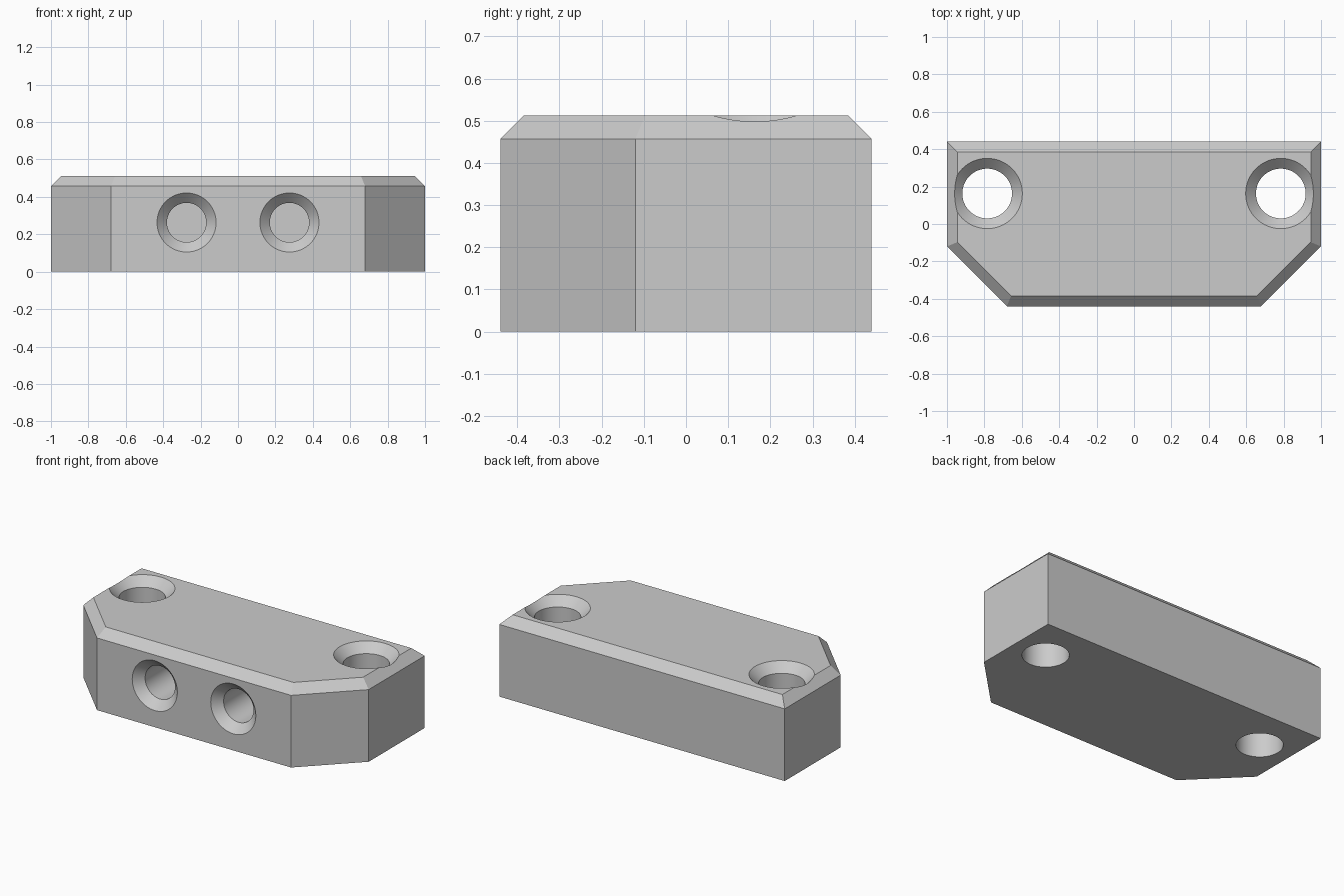
import bpy
import bmesh
from math import pi, radians
from mathutils import Matrix, Vector

HEIGHT, CHAMFER = 0.512, 0.055

cube = bpy.data.objects.get("Cube")
if cube:
    bpy.data.objects.remove(cube, do_unlink=True)

grey = bpy.data.materials.new("plain_grey")
grey.use_nodes = True
grey.diffuse_color = (0.6, 0.6, 0.6, 1)
grey.node_tree.nodes["Principled BSDF"].inputs["Base Color"].default_value = (0.6, 0.6, 0.6, 1)


def make_object(name, bm):
    bmesh.ops.recalc_face_normals(bm, faces=bm.faces[:])
    mesh = bpy.data.meshes.new(name)
    bm.to_mesh(mesh)
    bm.free()
    mesh.materials.append(grey)
    obj = bpy.data.objects.new(name, mesh)
    bpy.context.collection.objects.link(obj)
    return obj


def countersunk_cutter(name, radius, sink, depth, matrix):
    """Revolved drill shape: mouth at the local origin, drilling along -z."""
    over = 0.05
    profile = [(0, over), (radius + sink + over, over), (radius, -sink), (radius, -depth), (0, -depth)]
    bm = bmesh.new()
    verts = [bm.verts.new((r, 0, z)) for r, z in profile]
    edges = [bm.edges.new(pair) for pair in zip(verts, verts[1:])]
    bmesh.ops.spin(bm, geom=verts + edges, axis=(0, 0, 1), cent=(0, 0, 0),
                   angle=2 * pi, steps=64)
    bmesh.ops.remove_doubles(bm, verts=bm.verts[:], dist=1e-4)
    bm.transform(matrix)
    cutter = make_object(name, bm)
    cutter.hide_render = True
    return cutter


# Block outline with two clipped front corners, raised to the chamfer line
half = [(0.68, -0.44), (1, -0.12), (1, 0.44)]
outline = half + [(-x, y) for x, y in reversed(half)]
bm = bmesh.new()
base = bm.faces.new([bm.verts.new((x, y, 0)) for x, y in outline])
raised = bmesh.ops.extrude_face_region(bm, geom=[base], use_keep_orig=True)["geom"]
top = next(g for g in raised if isinstance(g, bmesh.types.BMFace))
bmesh.ops.translate(bm, verts=top.verts[:], vec=(0, 0, HEIGHT - CHAMFER))
bmesh.ops.recalc_face_normals(bm, faces=bm.faces[:])

# Chamfered top rim
bmesh.ops.inset_region(bm, faces=[top], thickness=CHAMFER, use_even_offset=True)
for v in top.verts:
    v.co.z = HEIGHT
block = make_object("mounting_block", bm)

# Vertical through holes and blind front holes, all countersunk
cutters = []
for side, sign in (("left", 1), ("right", -1)):
    cutters.append(countersunk_cutter(
        side + "_vertical_hole", 0.133, 0.055, 0.7,
        Matrix.Translation(Vector((sign * 0.785, 0.163, HEIGHT)))))
    cutters.append(countersunk_cutter(
        side + "_front_hole", 0.105, 0.053, 0.6,
        Matrix.Translation(Vector((sign * 0.275, -0.44, 0.263))) @ Matrix.Rotation(pi / 2, 4, "X")))

for cutter in cutters:
    mod = block.modifiers.new(cutter.name, "BOOLEAN")
    mod.operation = "DIFFERENCE"
    mod.solver = "EXACT"
    mod.object = cutter

# Bake the cuts and drop the drill shapes
bpy.context.view_layer.update()
evaluated = block.evaluated_get(bpy.context.evaluated_depsgraph_get())
cut_mesh = bpy.data.meshes.new_from_object(evaluated)
block.modifiers.clear()
block.data = cut_mesh
for cutter in cutters:
    bpy.data.objects.remove(cutter, do_unlink=True)

# Smooth hole walls, crisp block edges
bpy.ops.object.select_all(action="DESELECT")
block.select_set(True)
bpy.context.view_layer.objects.active = block
bpy.ops.object.shade_smooth_by_angle(angle=radians(20))
